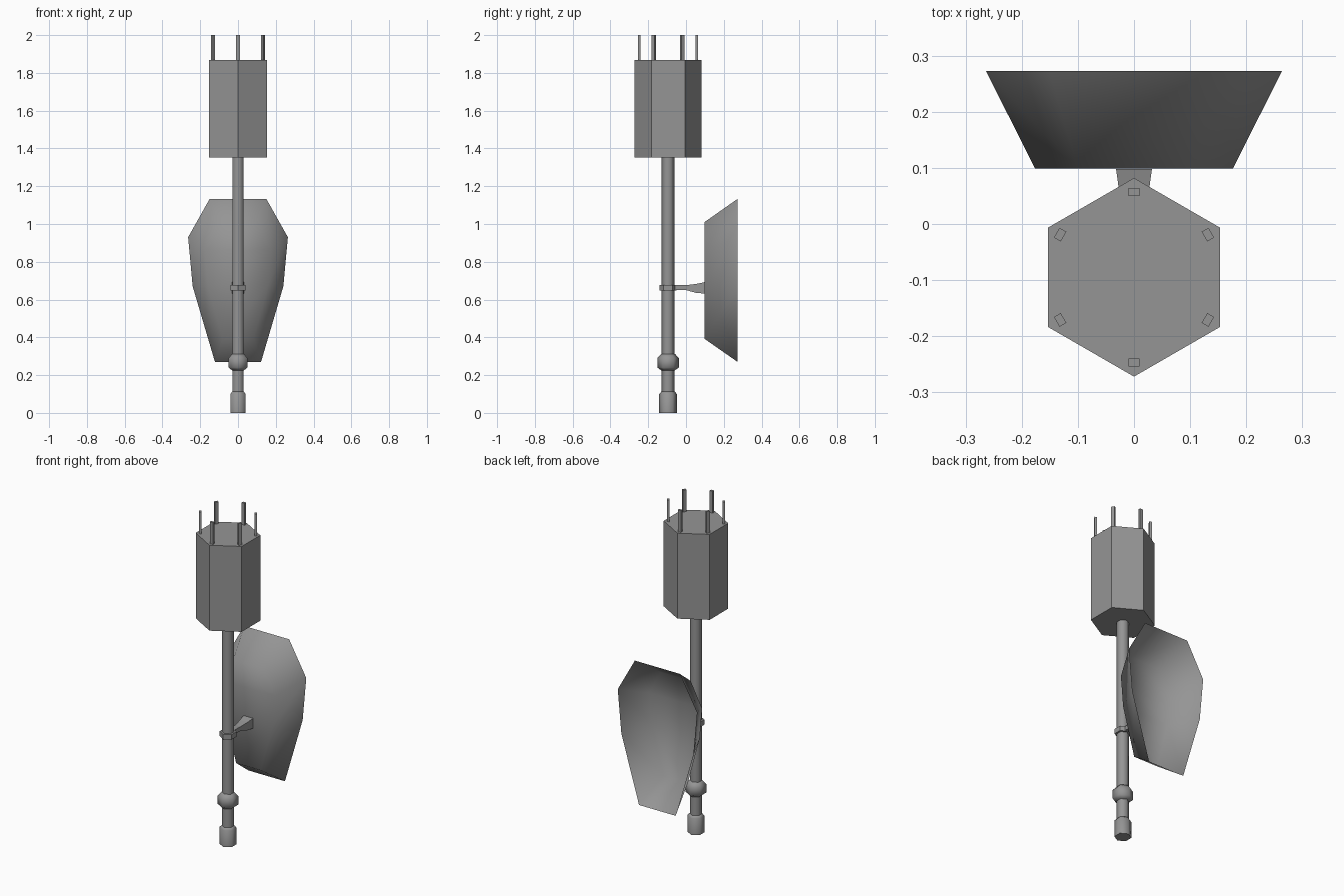
import bpy, bmesh
from math import sin, cos, pi, radians
from mathutils import Matrix

if "Cube" in bpy.data.objects:
    bpy.data.objects.remove(bpy.data.objects["Cube"])

AXIS_Y = -0.095  # shared axis of pole and head

# Dark grey finish for every part
grey = bpy.data.materials.new("dark_grey")
grey.diffuse_color = (0.3, 0.3, 0.3, 1)
grey.use_nodes = True
grey.node_tree.nodes["Principled BSDF"].inputs["Base Color"].default_value = grey.diffuse_color


def finish(name, bm, smooth=None, recalc=True):
    if recalc:
        bmesh.ops.recalc_face_normals(bm, faces=bm.faces)
    if smooth is not None:
        for f in bm.faces:
            f.smooth = True
        for e in bm.edges:
            if e.is_manifold and e.calc_face_angle(0) > radians(smooth):
                e.smooth = False
    me = bpy.data.meshes.new(name)
    bm.to_mesh(me)
    bm.free()
    me.materials.append(grey)
    ob = bpy.data.objects.new(name, me)
    bpy.context.collection.objects.link(ob)
    return ob


def loft(bm, rings):
    """Skin closed rings of points and cap both ends."""
    rows = [[bm.verts.new(p) for p in r] for r in rings]
    n = len(rows[0])
    for a, b in zip(rows, rows[1:]):
        for i in range(n):
            j = (i + 1) % n
            bm.faces.new((a[i], a[j], b[j], b[i]))
    bm.faces.new(rows[0][::-1])
    bm.faces.new(rows[-1])


def hex_lathe(name, profile, smooth=None):
    """Six-sided turned part; corners point along y."""
    bm = bmesh.new()
    loft(bm, [[(r * sin(k * pi / 3), AXIS_Y + r * cos(k * pi / 3), z)
               for k in range(6)] for r, z in profile])
    return finish(name, bm, smooth)


# Pole, grip, collar and clamp
hex_lathe("pole", [(0.034, 0.09), (0.034, 1.36)], 62)
hex_lathe("grip", [(0.047, 0), (0.047, 0.10), (0.036, 0.112)], 62)
hex_lathe("collar", [(0.036, 0.225), (0.057, 0.24), (0.057, 0.29), (0.036, 0.313)], 62)
hex_lathe("clamp", [(0.046, 0.648), (0.046, 0.678)])

# Hexagonal head
hex_lathe("head", [(0.177, 1.353), (0.177, 1.868)])

# Six prongs on top of the head
bm = bmesh.new()
for k in range(6):
    m = (Matrix.Translation((0, AXIS_Y, 1.93)) @ Matrix.Rotation(k * pi / 3, 4, 'Z')
         @ Matrix.Translation((0, 0.152, 0)) @ Matrix.Diagonal((0.02, 0.014, 0.14, 1)))
    bmesh.ops.create_cube(bm, size=1, matrix=m)
finish("prongs", bm)

# Flared arm from clamp to shield: y, half width, bottom, top
bm = bmesh.new()
loft(bm, [[(-w, y, b), (w, y, b), (w, y, t), (-w, y, t)] for y, w, b, t in
          [(-0.07, 0.016, 0.65, 0.676), (0.0, 0.018, 0.65, 0.676),
           (0.055, 0.026, 0.635, 0.683), (0.098, 0.032, 0.632, 0.692)]])
finish("shield_arm", bm)

# Open dish shield: rim outline, scaled down for the floor
half = [(0.15, 1.133), (0.264, 0.93), (0.24, 0.67), (0.122, 0.27)]
outline = half + [(-x, z) for x, z in reversed(half)]
bm = bmesh.new()
rim = [bm.verts.new((x, 0.273, z)) for x, z in outline]
floor = [bm.verts.new((x * 0.667, 0.0985, 0.70 + (z - 0.70) * 0.717)) for x, z in outline]
for i in range(8):
    j = (i + 1) % 8
    bm.faces.new((rim[i], rim[j], floor[j], floor[i]))
for i in range(3):
    bm.faces.new((floor[i], floor[i + 1], floor[6 - i], floor[7 - i]))
bmesh.ops.recalc_face_normals(bm, faces=bm.faces)
bm.faces.ensure_lookup_table()
if bm.faces[-1].normal.y > 0:
    bmesh.ops.reverse_faces(bm, faces=bm.faces)
finish("shield", bm, 180, recalc=False)
